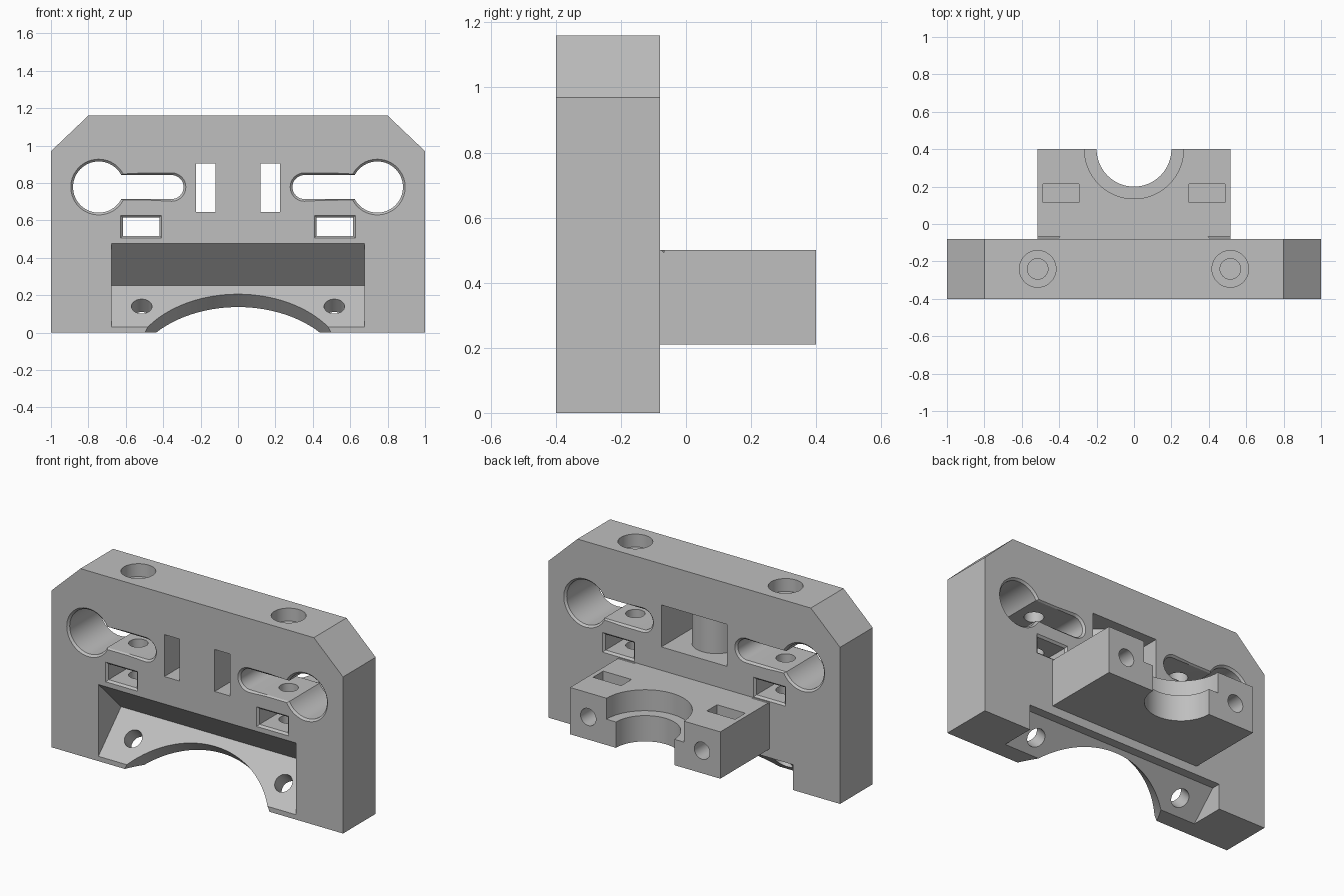
import bpy, bmesh
from math import sin, cos, pi, sqrt, radians
from mathutils import Vector

cube = bpy.data.objects.get("Cube")
if cube:
    bpy.data.objects.remove(cube)

grey = bpy.data.materials.new("plain grey")
grey.use_nodes = True
COLOUR = (0.52, 0.52, 0.52, 1)
grey.diffuse_color = COLOUR
grey.node_tree.nodes["Principled BSDF"].inputs["Base Color"].default_value = COLOUR


def loft(name, rings):
    """Closed solid through rings of matching points."""
    bm = bmesh.new()
    loops = [[bm.verts.new(p) for p in ring] for ring in rings]
    n = len(loops[0])
    for a, b in zip(loops, loops[1:]):
        for i in range(n):
            j = (i + 1) % n
            bm.faces.new((a[i], a[j], b[j], b[i]))
    bm.faces.new(loops[0])
    bm.faces.new(loops[-1])
    bmesh.ops.recalc_face_normals(bm, faces=bm.faces)
    mesh = bpy.data.meshes.new(name)
    bm.to_mesh(mesh)
    bm.free()
    mesh.materials.append(grey)
    obj = bpy.data.objects.new(name, mesh)
    bpy.context.collection.objects.link(obj)
    return obj


def along(axis, outline, t):
    """Place a 2D outline on the plane at t along an axis."""
    place = {"x": lambda a, b: (t, a, b),
             "y": lambda a, b: (a, t, b),
             "z": lambda a, b: (a, b, t)}[axis]
    return [place(a, b) for a, b in outline]


def prism(name, axis, outline, start, end):
    return loft(name, [along(axis, outline, start), along(axis, outline, end)])


def box(name, x0, x1, y0, y1, z0, z1):
    return prism(name, "z", [(x0, y0), (x1, y0), (x1, y1), (x0, y1)], z0, z1)


def rod(name, centre, direction, radius, start, end, sides=64):
    d = Vector(direction).normalized()
    u = d.orthogonal().normalized()
    v = d.cross(u)
    return loft(name, [[Vector(centre) + d * s + radius * (u * cos(2 * pi * i / sides) + v * sin(2 * pi * i / sides))
                        for i in range(sides)] for s in (start, end)])


def combine(body, tool, operation="DIFFERENCE"):
    mod = body.modifiers.new("combine", "BOOLEAN")
    mod.operation = operation
    mod.solver = "EXACT"
    mod.object = tool
    bpy.context.view_layer.objects.active = body
    bpy.ops.object.modifier_apply(modifier=mod.name)
    bpy.data.objects.remove(tool)


FRONT, BACK = -0.4, -0.08


def flared(name, shape, edge=0.012):
    """Opening through the plate with a small bevel at both faces."""
    stations = [(FRONT - edge, 2 * edge), (FRONT + edge, 0), (BACK - edge, 0), (BACK + edge, 2 * edge)]
    return loft(name, [along("y", shape(off), y) for y, off in stations])


def keyhole(side):
    def shape(off):
        big, small = 0.137 + off, 0.064 + off
        cx, tip, cz = 0.745, 0.355, 0.778
        a = 0.49
        pts = []
        for i in range(49):
            t = a + (2 * pi - 2 * a) * i / 48
            pts.append((cx - big * cos(t), cz + big * sin(t)))
        for i in range(25):
            t = -pi / 2 + pi * i / 24
            pts.append((tip - small * cos(t), cz + small * sin(t)))
        return [(side * x, z) for x, z in pts]
    return shape


def nut_window(side):
    def shape(off):
        x0, x1, z0, z1 = 0.42 - off, 0.615 + off, 0.517 - off, 0.615 + off
        return [(side * x, z) for x, z in ((x0, z0), (x1, z0), (x1, z1), (x0, z1))]
    return shape


# Upright plate with clipped top corners
body = prism("mount_body", "y", [(-1, 0), (1, 0), (1, 0.97), (0.8, 1.16), (-0.8, 1.16), (-1, 0.97)], FRONT, BACK)

# Rear shelf
combine(body, box("shelf", -0.515, 0.515, BACK - 0.02, 0.4, 0.21, 0.5), "UNION")

# Strap channel around a rounded core
core = [(x, -0.30 + sqrt(0.14 ** 2 - x * x)) for x in (-0.12 + 0.01 * i for i in range(25))]
strap = [(0.225, -0.5), (0.225, 0), (-0.225, 0), (-0.225, -0.5), (-0.12, -0.5)] + core + [(0.12, -0.5)]
combine(body, prism("strap_channel", "z", strap, 0.645, 0.905))

# Sloped lip: V notch in front, relief behind, tilted round opening
combine(body, prism("front_notch", "x", [(-0.45, 0.525), (-0.1775, 0.2525), (-0.45, -0.02)], -0.677, 0.677))
combine(body, prism("rear_relief", "x", [(-0.342, -0.05), (-0.135, 0.157), (-0.05, 0.157), (-0.05, -0.05)],
                    -0.677, 0.677))
combine(body, rod("tilted_opening", (0, -0.644, -0.214), (0, 1, -1), 0.593, -0.05, 0.3, 160))

# Stepped half bore in the shelf
combine(body, rod("bore", (0, 0.4, 0), (0, 0, 1), 0.2, 0.1, 0.6))
combine(body, rod("bore_step", (0, 0.4, 0), (0, 0, 1), 0.265, 0.37, 0.6))

# Mirrored openings and screw holes
for side in (-1, 1):
    combine(body, flared("keyhole", keyhole(side)))
    combine(body, flared("nut_window", nut_window(side)))
    x = side * 0.515
    combine(body, rod("top_screw_hole", (x, -0.24, 0), (0, 0, 1), 0.055, 0.41, 1.2, 32))
    combine(body, rod("top_counterbore", (x, -0.24, 0), (0, 0, 1), 0.098, 1.08, 1.2, 48))
    combine(body, rod("lip_screw_hole", (x, -0.29, 0.14), (0, 1, -1), 0.055, -0.08, 0.16, 32))
    x = side * 0.39
    combine(body, rod("shelf_screw_hole", (x, 0, 0.35), (0, 1, 0), 0.053, 0.05, 0.5, 32))
    combine(body, box("shelf_nut_slot", x - 0.097, x + 0.097, 0.115, 0.215, 0.27, 0.6))

bpy.ops.object.select_all(action="DESELECT")
body.select_set(True)
bpy.context.view_layer.objects.active = body
bpy.ops.object.shade_smooth_by_angle(angle=radians(30))
